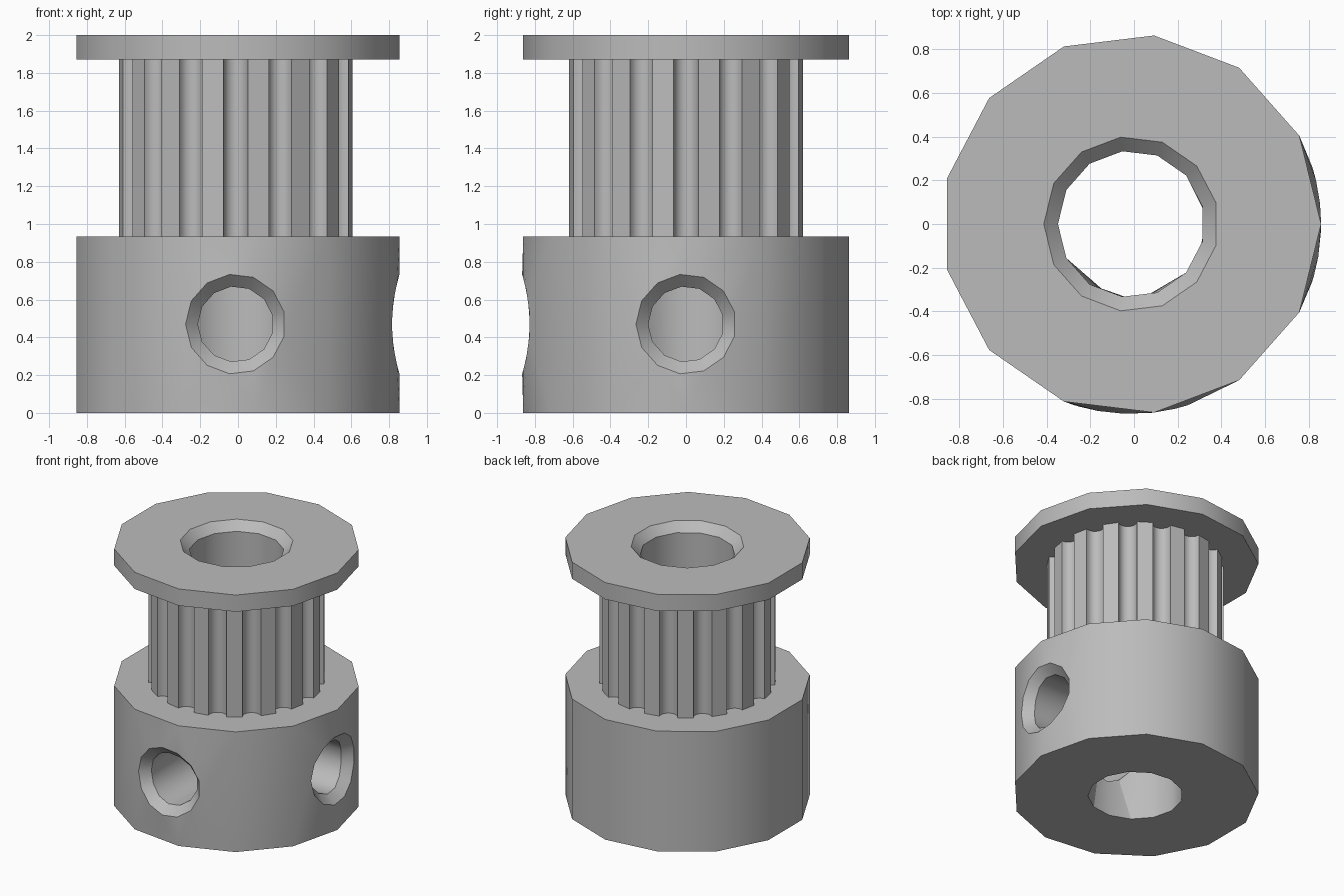
import bpy, bmesh
from math import sin, cos, asin, sqrt, pi, radians
from mathutils import Vector

cube = bpy.data.objects.get("Cube")
if cube:
    bpy.data.objects.remove(cube)

SIDES = 13
STEP = 2 * pi / SIDES
CENTRE_X = -0.0126
RIM_R, BORE_R, TEETH_R = 0.868, 0.335, 0.622
HUB_TOP, FLANGE_BASE, TOP = 0.935, 1.87, 2.0
CHAMFER = 0.065
SCREW_R, SCREW_Z = 0.2, 0.47

grey = bpy.data.materials.new("metal_grey")
grey.use_nodes = True
colour = (0.5, 0.5, 0.5, 1)
grey.diffuse_color = colour
grey.node_tree.nodes["Principled BSDF"].inputs["Base Color"].default_value = colour


def polar(r, a, z):
    return Vector((r * cos(a), r * sin(a), z))


def ring(r, phase=0):
    return [(r * cos(phase + k * STEP), r * sin(phase + k * STEP)) for k in range(SIDES)]


def add_face(bm, points):
    bm.faces.new([bm.verts.new(p) for p in points])


def fill(bm, loops, place):
    """Fill flat loops (outline plus holes), then place the triangles in space."""
    flat = bmesh.new()
    for loop in loops:
        vs = [flat.verts.new((x, y, 0)) for x, y in loop]
        for i, v in enumerate(vs):
            flat.edges.new((vs[i - 1], v))
    bmesh.ops.triangle_fill(flat, edges=flat.edges[:], use_beauty=True, normal=(0, 0, 1))
    for f in flat.faces:
        add_face(bm, [place(v.co.x, v.co.y) for v in f.verts])
    flat.free()


def cap(bm, outer, inner, z):
    fill(bm, [outer, inner], lambda x, y: Vector((x, y, z)))


def bridge(bm, a, b):
    for i in range(len(a)):
        add_face(bm, [a[i - 1], a[i], b[i], b[i - 1]])


def at(loop, z):
    return [Vector((x, y, z)) for x, y in loop]


def finish(bm, name):
    bmesh.ops.remove_doubles(bm, verts=bm.verts[:], dist=0.0005)
    bmesh.ops.recalc_face_normals(bm, faces=bm.faces[:])
    bmesh.ops.translate(bm, verts=bm.verts[:], vec=(CENTRE_X, 0, 0))
    mesh = bpy.data.meshes.new(name)
    bm.to_mesh(mesh)
    bm.free()
    mesh.materials.append(grey)
    ob = bpy.data.objects.new(name, mesh)
    bpy.context.collection.objects.link(ob)
    bpy.ops.object.select_all(action="DESELECT")
    ob.select_set(True)
    bpy.context.view_layer.objects.active = ob
    bpy.ops.object.shade_smooth_by_angle(angle=radians(30))


def screw_ring(r):
    """Screw hole outline as (sideways, height) offsets."""
    return [(-u, v) for u, v in ring(r)]


def pierced_wall(bm, r, phase, top, hole_r, regions):
    """Faceted wall; each region (first corner, last corner, angle) holds one hole."""
    covered = set()
    for first, last, angle in regions:
        corners = [phase + k * STEP for k in range(first, last + 1)]
        covered.update(k % SIDES for k in range(first, last))
        outline = [(a * r, 0) for a in corners] + [(a * r, top) for a in reversed(corners)]
        hole = [((angle + asin(u / r)) * r, SCREW_Z + v) for u, v in screw_ring(hole_r)]
        fill(bm, [outline, hole], lambda x, z: polar(r, x / r, z))
    for k in set(range(SIDES)) - covered:
        a, b = phase + k * STEP, phase + (k + 1) * STEP
        add_face(bm, [polar(r, a, 0), polar(r, b, 0), polar(r, b, top), polar(r, a, top)])


# Hub with two set-screw holes at right angles
FRONT, SIDE = 1.5 * pi, 2 * pi
MOUTH_R = SCREW_R + CHAMFER
rim, bore = ring(RIM_R), ring(BORE_R, pi)
bm = bmesh.new()
pierced_wall(bm, RIM_R, 0, HUB_TOP, MOUTH_R, [(9, 11, FRONT), (12, 14, SIDE)])
pierced_wall(bm, BORE_R, pi, HUB_TOP, SCREW_R, [(1, 5, FRONT), (5, 8, SIDE)])
cap(bm, rim, bore, 0)
cap(bm, rim, bore, HUB_TOP)
for angle in (FRONT, SIDE):
    axis, across = polar(1, angle, 0), polar(1, angle + pi / 2, 0)
    mouth, throat, inner = [], [], []
    for (mu, mv), (u, v) in zip(screw_ring(MOUTH_R), screw_ring(SCREW_R)):
        mouth.append(polar(RIM_R, angle + asin(mu / RIM_R), SCREW_Z + mv))
        depth = sqrt(RIM_R ** 2 - mu ** 2) - CHAMFER
        throat.append(axis * depth + across * u + Vector((0, 0, SCREW_Z + v)))
        inner.append(polar(BORE_R, angle + asin(u / BORE_R), SCREW_Z + v))
    bridge(bm, mouth, throat)
    bridge(bm, throat, inner)
finish(bm, "hub")

# Toothed belt section with round grooves
TEETH, GROOVE_R, GROOVE_STEPS = 16, 0.065, 8
profile = []
for t in range(TEETH):
    a = t * 2 * pi / TEETH
    middle = sqrt(TEETH_R ** 2 - GROOVE_R ** 2)
    for s in range(GROOVE_STEPS + 1):
        b = pi * s / GROOVE_STEPS
        p = polar(middle - GROOVE_R * sin(b), a, 0) - polar(GROOVE_R * cos(b), a + pi / 2, 0)
        profile.append((p.x, p.y))
bm = bmesh.new()
for outline in (profile, bore):
    bridge(bm, at(outline, HUB_TOP), at(outline, FLANGE_BASE))
for z in (HUB_TOP, FLANGE_BASE):
    cap(bm, profile, bore, z)
finish(bm, "toothed_section")

# Top flange with a chamfered bore
bore_mouth = ring(BORE_R + CHAMFER, pi)
bm = bmesh.new()
bridge(bm, at(rim, FLANGE_BASE), at(rim, TOP))
bridge(bm, at(bore, FLANGE_BASE), at(bore, TOP - CHAMFER))
bridge(bm, at(bore, TOP - CHAMFER), at(bore_mouth, TOP))
cap(bm, rim, bore, FLANGE_BASE)
cap(bm, rim, bore_mouth, TOP)
finish(bm, "flange")
